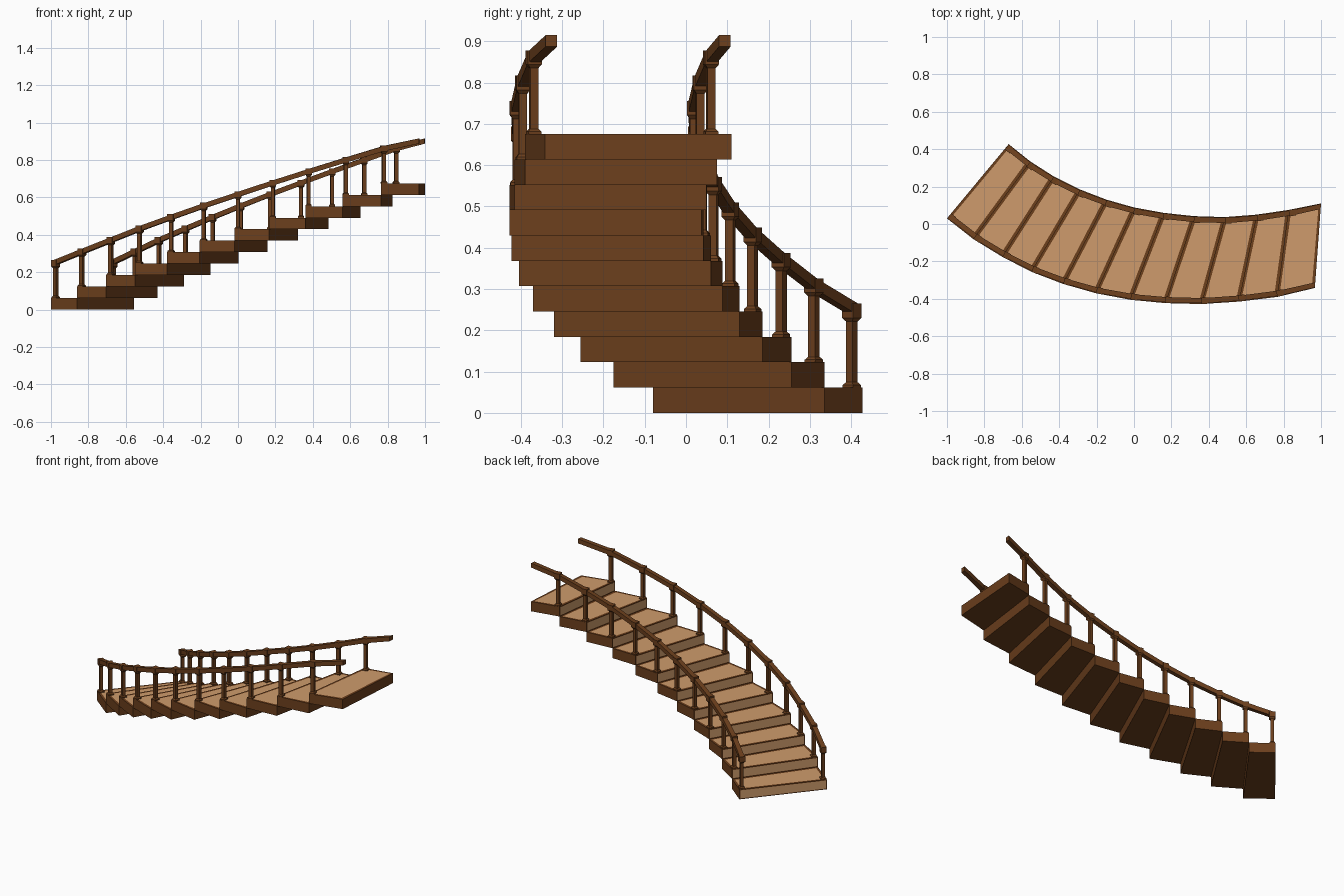
import bpy, bmesh
from mathutils import Vector

if "Cube" in bpy.data.objects:
    bpy.data.objects.remove(bpy.data.objects["Cube"])


def material(name, color):
    m = bpy.data.materials.new(name)
    m.diffuse_color = color
    m.use_nodes = True
    m.node_tree.nodes["Principled BSDF"].inputs["Base Color"].default_value = m.diffuse_color
    return m


BROWN = material("dark_wood", (0.15, 0.05, 0.012, 1))
TAN = material("light_wood", (0.62, 0.33, 0.15, 1))

# Plan corners of the step edges, outer and inner side of the curve
OUTER = [(-1, .03), (-.86, -.08), (-.705, -.175), (-.55, -.255), (-.38, -.32), (-.205, -.37),
         (-.02, -.405), (.167, -.423), (.36, -.428), (.56, -.415), (.765, -.39), (.967, -.342)]
INNER = [(-.67, .427), (-.555, .335), (-.43, .255), (-.29, .185), (-.147, .13), (.002, .088),
         (.157, .06), (.32, .042), (.485, .037), (.655, .05), (.825, .075), (1, .11)]
OUTER = [Vector((*p, 0)) for p in OUTER]
INNER = [Vector((*p, 0)) for p in INNER]
STEPS = 11
RISE = 0.675 / STEPS
UP = Vector((0, 0, 1))


def finish(name, bm, mats):
    bmesh.ops.recalc_face_normals(bm, faces=bm.faces[:])
    me = bpy.data.meshes.new(name)
    bm.to_mesh(me)
    bm.free()
    for m in mats:
        me.materials.append(m)
    ob = bpy.data.objects.new(name, me)
    bpy.context.collection.objects.link(ob)


def loft(bm, rings):
    """Skin equal-sided rings and cap both ends; returns the faces."""
    vs = [[bm.verts.new(p) for p in r] for r in rings]
    n = len(vs[0])
    faces = [bm.faces.new(vs[0]), bm.faces.new(vs[-1])]
    for a, b in zip(vs, vs[1:]):
        faces += [bm.faces.new((a[k], a[(k + 1) % n], b[(k + 1) % n], b[k])) for k in range(n)]
    return faces


def square(center, along, side, size):
    h = size / 2
    return [center + along * a * h + side * b * h for a, b in ((-1, -1), (1, -1), (1, 1), (-1, 1))]


# Steps: slabs with light panels inset in the tread and the riser
for i in range(STEPS):
    bm = bmesh.new()
    plan = [INNER[i], OUTER[i], OUTER[i + 1], INNER[i + 1]]
    faces = loft(bm, [[p + UP * RISE * z for p in plan] for z in (i, i + 1)])
    bmesh.ops.recalc_face_normals(bm, faces=bm.faces[:])
    for face, border in ((faces[1], 0.02), (faces[2], 0.008)):
        bmesh.ops.inset_individual(bm, faces=[face], thickness=border, depth=0)
        face.material_index = 1
    finish(f"step_{i + 1}", bm, [BROWN, TAN])

# Railings: a post on every step, joined by a handrail on each side
RAIL = 0.186
for label, edge, other in (("outer", OUTER, INNER), ("inner", INNER, OUTER)):
    rail_rings = []
    for i in range(STEPS + 1):
        inward = (other[i] - edge[i]).normalized()
        a, b = edge[max(i - 1, 0)], edge[min(i + 1, STEPS)]
        along = (b - a).normalized()
        side = along.cross(UP)
        if side.dot(inward) < 0:
            side = -side
        if i == STEPS:
            c = edge[i] + inward * 0.016 + UP * 0.901
            rail_rings.append([c + inward * s * .014 + UP * t * .014
                               for s, t in ((-1, -1), (1, -1), (1, 1), (-1, 1))])
            break
        base = edge[i] + side * 0.018 + along * 0.018 + UP * RISE * (i + 1)
        start = base - (along * 0.016 if i == 0 else Vector())
        c = start + UP * RAIL
        rail_rings.append([c + side * s * .014 + UP * t * .014
                           for s, t in ((-1, -1), (1, -1), (1, 1), (-1, 1))])
        # Post with flared foot, flared neck and square cap
        bm = bmesh.new()
        profile = [(0, .032), (.006, .032), (.013, .02), (RAIL - .026, .02),
                   (RAIL - .017, .034), (RAIL + .017, .034)]
        loft(bm, [square(base + UP * z, along, side, w) for z, w in profile])
        finish(f"{label}_post_{i + 1}", bm, [BROWN])
    bm = bmesh.new()
    loft(bm, rail_rings)
    finish(f"{label}_handrail", bm, [BROWN])
